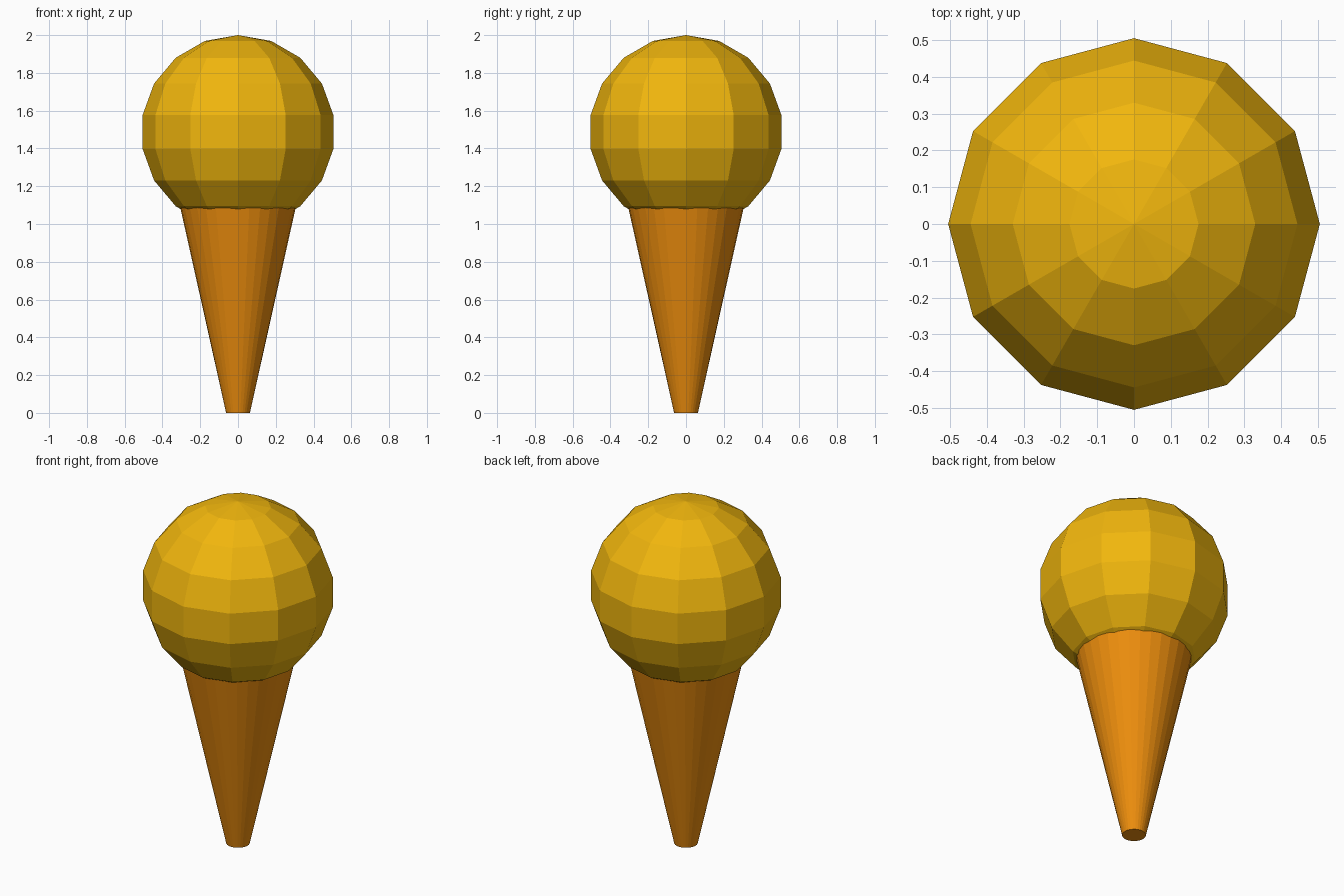
import bpy

if "Cube" in bpy.data.objects:
    bpy.data.objects.remove(bpy.data.objects["Cube"])


def colour(obj, name, rgb):
    mat = bpy.data.materials.new(name)
    mat.diffuse_color = (*rgb, 1)
    mat.use_nodes = True
    mat.node_tree.nodes["Principled BSDF"].inputs["Base Color"].default_value = mat.diffuse_color
    obj.data.materials.append(mat)


# Tapered wafer cone, its rim tucked inside the scoop
H = 1.12
cone_r = 0.063
slope = (0.305 - cone_r) / 1.085
bpy.ops.mesh.primitive_cone_add(vertices=32, radius1=cone_r,
                                radius2=cone_r + slope * H, depth=H,
                                location=(0, 0, H / 2))
cone = bpy.context.object
cone.name = "wafer_cone"
colour(cone, "wafer", (0.85, 0.27, 0.004))

# Low-poly ice cream scoop
R = 0.513
bpy.ops.mesh.primitive_uv_sphere_add(segments=12, ring_count=9, radius=R,
                                     location=(0, 0, 2 - R))
scoop = bpy.context.object
scoop.name = "ice_cream_scoop"
colour(scoop, "ice_cream", (0.88, 0.47, 0.004))
